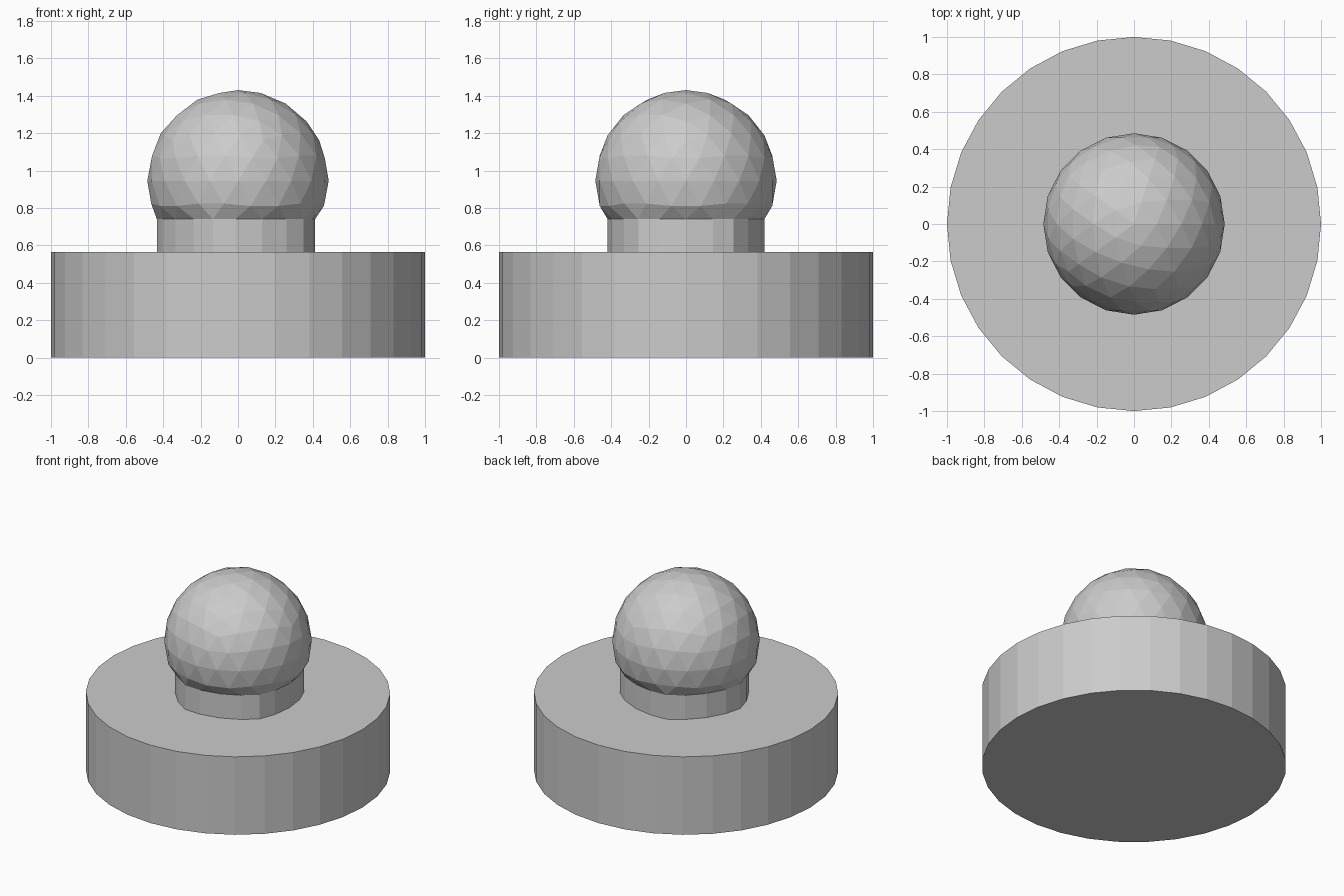
import bpy
import bmesh

if "Cube" in bpy.data.objects:
    bpy.data.objects.remove(bpy.data.objects["Cube"])

BASE_TOP = 0.565
NECK_TOP = 0.74
BALL_Z = 0.945
BALL_R = 0.485

# Wide round base
bpy.ops.mesh.primitive_cylinder_add(vertices=32, radius=1, depth=BASE_TOP,
                                    location=(0, 0, BASE_TOP / 2))
bpy.context.object.name = "base"

# Faceted ball whose underside is opened and drawn down into a neck
bm = bmesh.new()
bmesh.ops.create_icosphere(bm, subdivisions=3, radius=BALL_R)
bmesh.ops.translate(bm, verts=bm.verts, vec=(0, 0, BALL_Z))

# Walk out from the bottom pole: inner rings are removed, the fourth is the rim
cap = set()
rim = {min(bm.verts, key=lambda v: v.co.z)}
for _ in range(4):
    cap |= rim
    rim = {e.other_vert(v) for v in rim for e in v.link_edges} - cap
bmesh.ops.delete(bm, geom=list(cap), context='VERTS')

# Flatten the rim and extrude it down to the base
for v in rim:
    v.co.z = NECK_TOP
edges = [e for e in bm.edges if e.is_boundary]
new = bmesh.ops.extrude_edge_only(bm, edges=edges)["geom"]
for v in new:
    if isinstance(v, bmesh.types.BMVert):
        v.co.z = BASE_TOP
bmesh.ops.recalc_face_normals(bm, faces=bm.faces)

mesh = bpy.data.meshes.new("ball_and_neck")
bm.to_mesh(mesh)
bm.free()
ball = bpy.data.objects.new("ball_and_neck", mesh)
bpy.context.collection.objects.link(ball)
